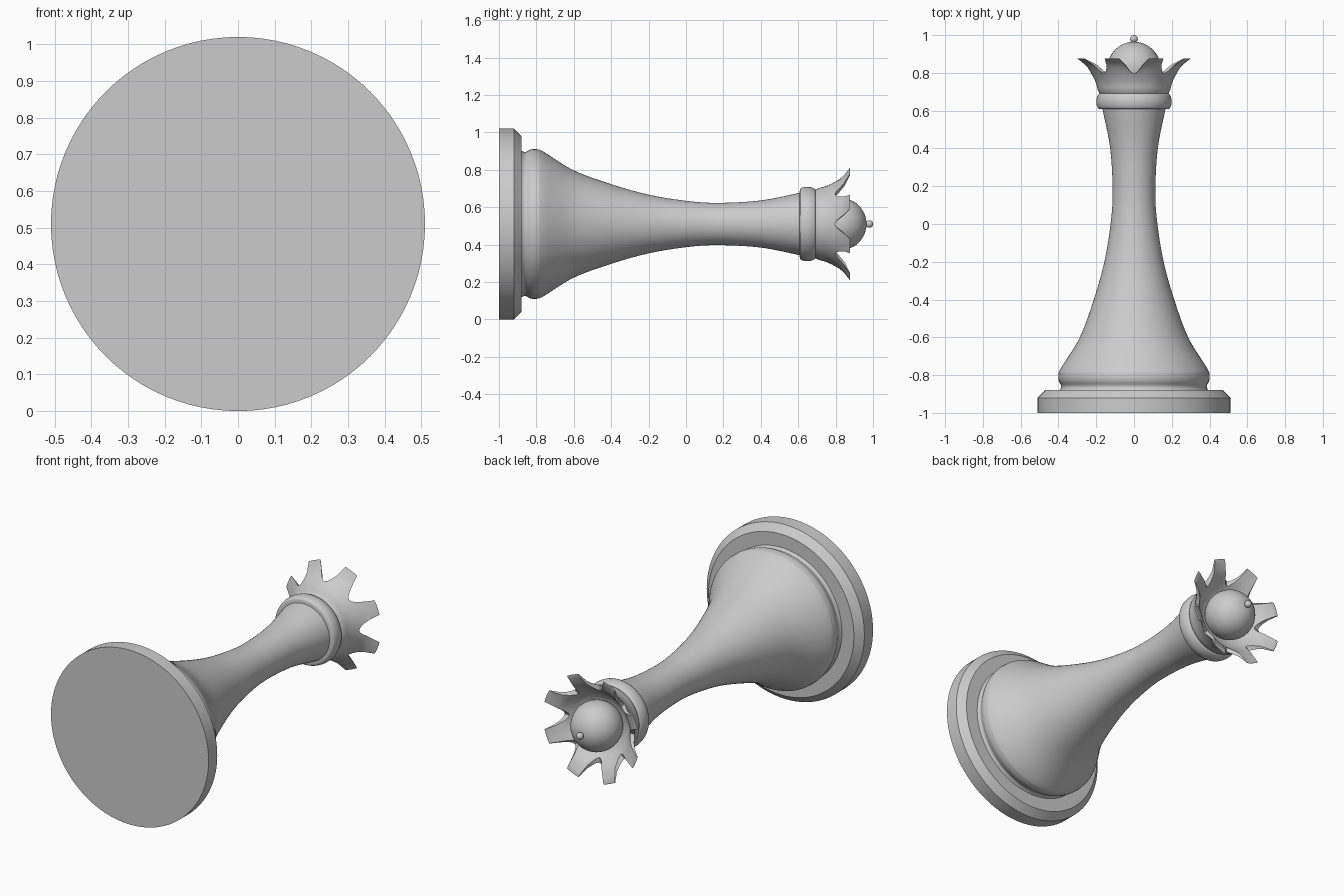
import bpy, bmesh, math
from mathutils import Matrix, Vector

cube = bpy.data.objects.get("Cube")
if cube:
    bpy.data.objects.remove(cube, do_unlink=True)

AXIS_Z = 0.51
SEG = 96
# Parts are modelled upright, then laid down so that local z runs along +y
LAY_DOWN = Matrix.Translation((0, 0, AXIS_Z)) @ Matrix.Rotation(-math.pi / 2, 4, 'X')

grey = bpy.data.materials.new("plain grey")
grey.use_nodes = True
GREY = (0.6, 0.6, 0.6, 1)
grey.diffuse_color = GREY
grey.node_tree.nodes["Principled BSDF"].inputs["Base Color"].default_value = GREY


def finish(name, bm, angle=35):
    bmesh.ops.recalc_face_normals(bm, faces=bm.faces)
    bm.transform(LAY_DOWN)
    mesh = bpy.data.meshes.new(name)
    bm.to_mesh(mesh)
    bm.free()
    mesh.materials.append(grey)
    obj = bpy.data.objects.new(name, mesh)
    bpy.context.collection.objects.link(obj)
    bpy.ops.object.select_all(action='DESELECT')
    obj.select_set(True)
    bpy.context.view_layer.objects.active = obj
    bpy.ops.object.shade_smooth_by_angle(angle=math.radians(angle))
    return obj


def smooth(points, steps=8):
    """Catmull-Rom curve through (radius, height) points."""
    p = [Vector(q) for q in points]
    p = [2 * p[0] - p[1]] + p + [2 * p[-1] - p[-2]]
    out = []
    for a, b, c, d in zip(p, p[1:], p[2:], p[3:]):
        for i in range(steps):
            t = i / steps
            out.append(0.5 * (2 * b + (c - a) * t + (2 * a - 5 * b + 4 * c - d) * t * t
                              + (3 * b - a - 3 * c + d) * t ** 3))
    return [tuple(q) for q in out] + [tuple(points[-1])]


def revolve(name, profile_at):
    """Skin a profile around the axis; profile_at(angle) gives (radius, height) points."""
    bm = bmesh.new()
    rings = []
    for k in range(SEG):
        a = 2 * math.pi * k / SEG
        rings.append([bm.verts.new((r * math.cos(a), r * math.sin(a), h))
                      for r, h in profile_at(a)])
    for k in range(SEG):
        p, q = rings[k], rings[(k + 1) % SEG]
        for i in range(len(p) - 1):
            bm.faces.new((p[i], q[i], q[i + 1], p[i + 1]))
    bm.faces.new([c[0] for c in rings])
    bm.faces.new([c[-1] for c in rings])
    return finish(name, bm)


def ball(name, radius, height):
    bm = bmesh.new()
    bmesh.ops.create_uvsphere(bm, u_segments=48, v_segments=24, radius=radius,
                              matrix=Matrix.Translation((0, 0, height)))
    return finish(name, bm)


# Chamfered plinth
plinth = [(0.51, -1), (0.51, -0.92), (0.47, -0.88)]
revolve("plinth", lambda a: plinth)

# Rounded foot flowing into the waisted stem
stem = smooth([(0.395, -0.885), (0.385, -0.86), (0.398, -0.83), (0.4, -0.8), (0.385, -0.76),
               (0.287, -0.6), (0.213, -0.4), (0.157, -0.2), (0.124, 0), (0.113, 0.17),
               (0.126, 0.4), (0.168, 0.615)])
revolve("stem", lambda a: stem)

# Collar with rounded rim
collar = smooth([(0.175, 0.608), (0.19, 0.613), (0.198, 0.635), (0.198, 0.66),
                 (0.19, 0.685), (0.18, 0.693)], 4)
revolve("collar", lambda a: collar)

# Flared crown with eight notches
OUTER = smooth([(0.18, 0.688), (0.192, 0.71), (0.203, 0.75), (0.228, 0.8),
                (0.262, 0.845), (0.312, 0.877)])
INNER = smooth([(0.12, 0.74), (0.165, 0.765), (0.198, 0.8), (0.24, 0.845), (0.303, 0.877)])
PETAL = math.pi / 4
TIP = math.radians(7.5)


def radius_at(curve, h):
    for (r0, h0), (r1, h1) in zip(curve, curve[1:]):
        if h <= h1:
            return r0 + (r1 - r0) * (h - h0) / (h1 - h0)
    return curve[-1][0]


def crown_profile(a):
    off = abs(a % PETAL - PETAL / 2)
    u = max(0, off - TIP) / (PETAL / 2 - TIP)
    rim = 0.877 - 0.08 * math.sin(u * math.pi / 2)

    def wall(curve, n=14):
        low = curve[0][1]
        hs = [low + (rim - low) * i / n for i in range(n + 1)]
        return [(radius_at(curve, h), h) for h in hs]
    return wall(OUTER) + wall(INNER)[::-1]


revolve("crown", crown_profile)

# Dome and finial
ball("crown_dome", 0.14, 0.825)
ball("finial", 0.02, 0.98)
